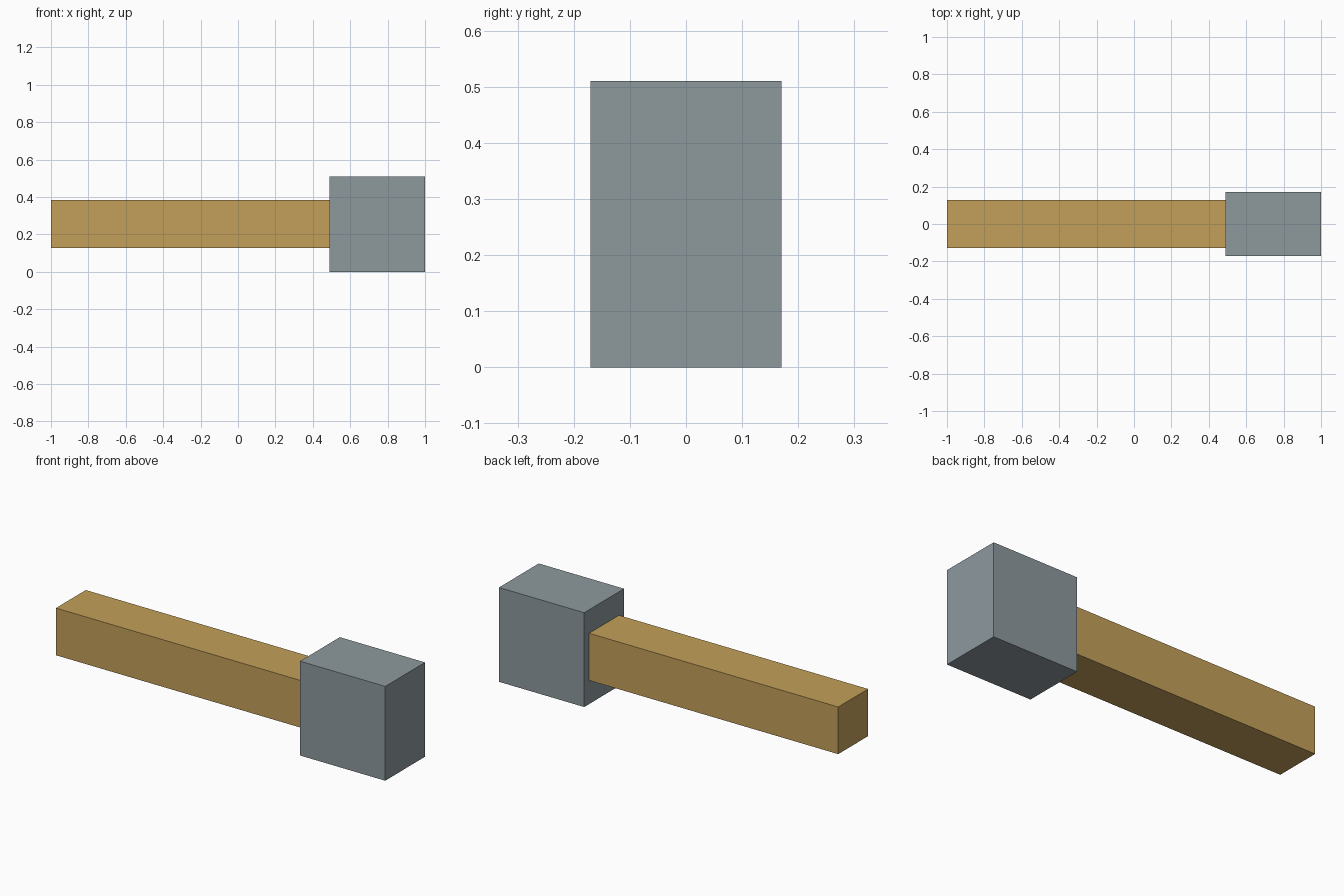
import bpy

default = bpy.data.objects.get("Cube")
if default:
    bpy.data.objects.remove(default, do_unlink=True)


def make_material(name, rgb):
    mat = bpy.data.materials.new(name)
    mat.use_nodes = True
    color = (*rgb, 1.0)
    mat.diffuse_color = color
    mat.node_tree.nodes["Principled BSDF"].inputs["Base Color"].default_value = color
    return mat


def make_box(name, low, high, mat):
    """Axis-aligned flat-shaded box between two corners."""
    center = [(a + b) / 2 for a, b in zip(low, high)]
    size = [b - a for a, b in zip(low, high)]
    bpy.ops.mesh.primitive_cube_add(size=1, location=center)
    box = bpy.context.object
    box.name = name
    box.scale = size
    bpy.ops.object.transform_apply(location=False, rotation=False, scale=True)
    box.data.materials.append(mat)
    return box


wood = make_material("golden wood", (0.552, 0.352, 0.102))
steel = make_material("grey steel", (0.27, 0.319, 0.337))

head_start = 0.49       # where the handle meets the head
head_height = 0.51
head_half_depth = 0.17
grip = 0.1275           # half thickness of the square handle
mid = head_height / 2

# Square wooden handle, ending at the head
make_box("handle", (-1, -grip, mid - grip), (head_start, grip, mid + grip), wood)

# Block-shaped head
make_box("hammer_head", (head_start, -head_half_depth, 0),
         (1, head_half_depth, head_height), steel)
